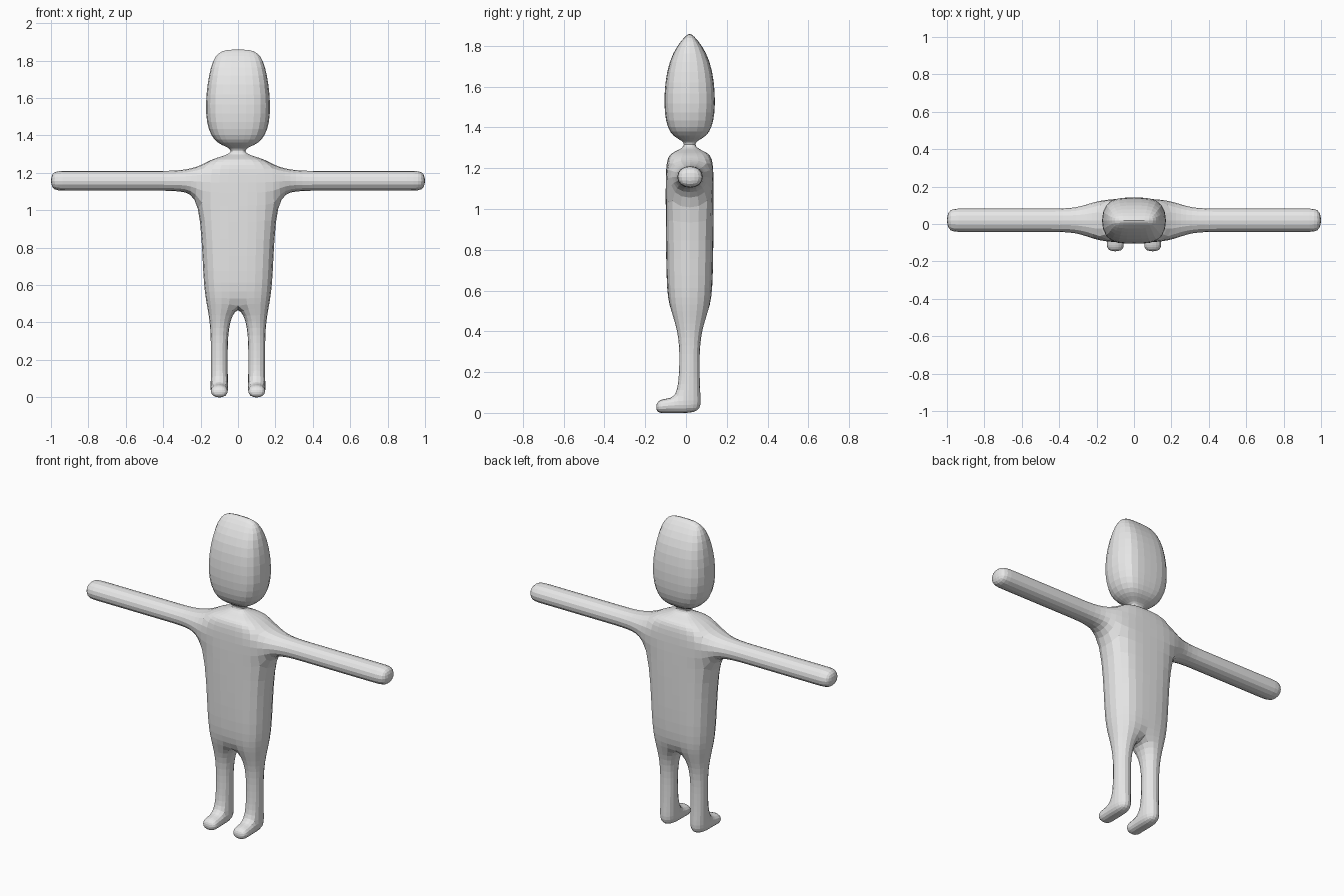
import bpy, bmesh

if "Cube" in bpy.data.objects:
    bpy.data.objects.remove(bpy.data.objects["Cube"])

CY = 0.018  # depth centre of the figure
bm = bmesh.new()


def loop(points):
    return [bm.verts.new(p) for p in points]


def bridge(a, b, skip=()):
    n = len(a)
    for i in range(n):
        if i not in skip:
            j = (i + 1) % n
            bm.faces.new((a[i], a[j], b[j], b[i]))


def extrude_through(start, rings):
    """Bridge a loop through successive rings and cap the end."""
    prev = start
    for pts in rings:
        cur = loop(pts)
        bridge(prev, cur)
        prev = cur
    bm.faces.new(prev)


def body_ring(z, w, d):
    f, b = CY - d, CY + d
    return loop([(-w, f, z), (0, f, z), (w, f, z),
                 (w, b, z), (0, b, z), (-w, b, z)])


# Torso, neck and head: (height, half width, half depth), hips upward
levels = [(0.50, 0.175, 0.10), (0.62, 0.195, 0.115), (1.07, 0.208, 0.118),
          (1.243, 0.20, 0.117), (1.277, 0.14, 0.09),
          (1.30, 0.038, 0.026), (1.335, 0.038, 0.026),
          (1.36, 0.14, 0.103), (1.50, 0.19, 0.132),
          (1.74, 0.165, 0.11), (1.864, 0.115, 0.012)]
rings = [body_ring(*lv) for lv in levels]
for k in range(len(rings) - 1):
    # leave the side faces open at the shoulders
    bridge(rings[k], rings[k + 1], skip=(2, 5) if k == 2 else ())

# Crown of the head
t = rings[-1]
bm.faces.new((t[0], t[1], t[4], t[5]))
bm.faces.new((t[1], t[2], t[3], t[4]))

hip, low, high = rings[0], rings[2], rings[3]
for s in (1, -1):
    # Arm
    f, b = (2, 3) if s > 0 else (0, 5)
    extrude_through(
        [high[f], high[b], low[b], low[f]],
        [[(s * x, CY - 0.066, 1.215), (s * x, CY + 0.07, 1.215),
          (s * x, CY + 0.07, 1.10), (s * x, CY - 0.066, 1.10)]
         for x in (0.30, 0.46, 0.70, 0.93, 1.006)])

    # Leg
    order = (1, 2, 3, 4) if s > 0 else (1, 0, 5, 4)
    prev = [hip[i] for i in order]
    xi, xo = s * 0.051, s * 0.149
    legs = []
    for z, yf, yb in ((0.38, -0.036, 0.072), (0.20, -0.036, 0.070),
                      (0.078, -0.05, 0.076), (-0.004, -0.05, 0.080)):
        cur = loop([(xi, yf, z), (xo, yf, z), (xo, yb, z), (xi, yb, z)])
        bridge(prev, cur, skip=(0,) if z < 0 else ())
        legs.append(cur)
        prev = cur
    bm.faces.new(prev)

    # Foot
    ankle, sole = legs[2], legs[3]
    extrude_through(
        [ankle[0], ankle[1], sole[1], sole[0]],
        [[(xi, y, z), (xo, y, z), (xo, y, -0.004), (xi, y, -0.004)]
         for y, z in ((-0.10, 0.074), (-0.150, 0.060))])

bmesh.ops.recalc_face_normals(bm, faces=bm.faces)
mesh = bpy.data.meshes.new("body")
bm.to_mesh(mesh)
bm.free()

body = bpy.data.objects.new("body", mesh)
bpy.context.collection.objects.link(body)

grey = bpy.data.materials.new("plain grey")
grey.diffuse_color = (0.8, 0.8, 0.8, 1)
grey.use_nodes = True
grey.node_tree.nodes["Principled BSDF"].inputs["Base Color"].default_value = grey.diffuse_color
mesh.materials.append(grey)

# Rounded, faceted surface
sub = body.modifiers.new("rounding", "SUBSURF")
sub.levels = sub.render_levels = 2
